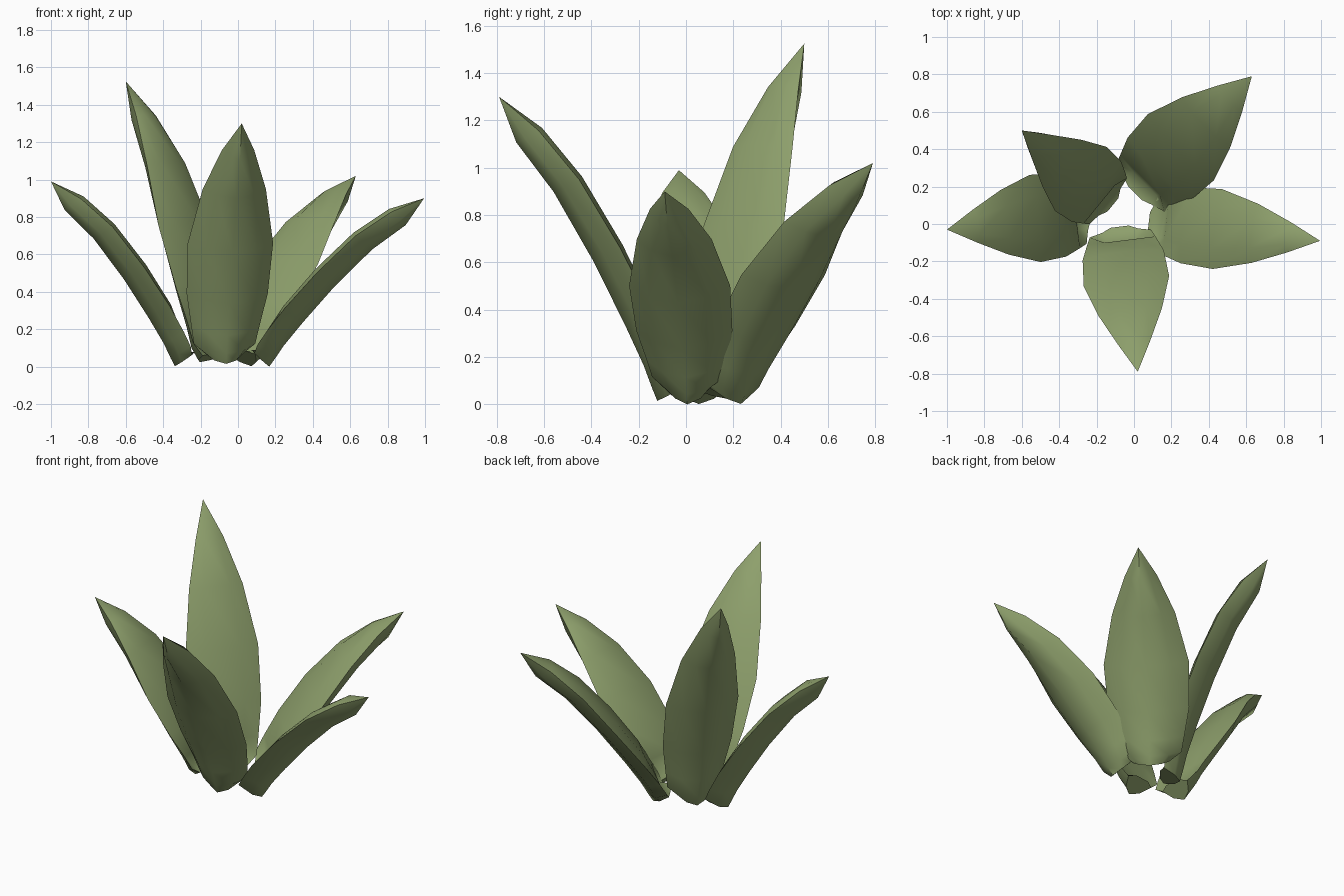
import bpy
import bmesh
from mathutils import Vector

cube = bpy.data.objects.get("Cube")
if cube:
    bpy.data.objects.remove(cube, do_unlink=True)

# One leaf green for the whole plant
green = bpy.data.materials.new("leaf_green")
green.use_nodes = True
color = (0.27, 0.35, 0.15, 1)
green.diffuse_color = color
bsdf = green.node_tree.nodes["Principled BSDF"]
bsdf.inputs["Base Color"].default_value = color
bsdf.inputs["Roughness"].default_value = 0.8

# Stations: distance along leaf, relative width, then offsets of the
# keel, the side edges and the inner face (which dips behind the base lip)
STATIONS = [
    (0.00, 0.42, -0.060, 0.040, 0.065),
    (0.04, 0.72, -0.052, 0.055, 0.012),
    (0.11, 0.80, -0.035, 0.070, 0.070),
    (0.24, 0.95, -0.018, 0.088, 0.110),
    (0.45, 1.00, 0.000, 0.102, 0.130),
    (0.68, 0.74, 0.000, 0.102, 0.128),
    (0.86, 0.38, -0.033, 0.065, 0.088),
]


def make_leaf(name, base, tip, width):
    """Thick pointed blade with a rounded keel and a flatter inner face."""
    base, tip = Vector(base), Vector(tip)
    axis = tip - base
    side = axis.cross(Vector((0, 0, 1))).normalized()
    inward = side.cross(axis).normalized()
    bm = bmesh.new()
    rings = []
    for t, w, keel, edge, inner in STATIONS:
        half = width * w / 2
        shoulder = keel + (edge - keel) * 0.35
        section = [(-1, edge), (-0.6, shoulder), (0, keel), (0.6, shoulder),
                   (1, edge), (0.5, inner), (-0.5, inner)]
        rings.append([bm.verts.new(base + axis * t + side * s * half + inward * n)
                      for s, n in section])
    point = bm.verts.new(tip)
    count = len(rings[0])
    for i in range(count):
        j = (i + 1) % count
        for low, high in zip(rings, rings[1:]):
            bm.faces.new((low[i], low[j], high[j], high[i]))
        bm.faces.new((rings[-1][i], rings[-1][j], point))
    bm.faces.new(rings[0][::-1])
    bmesh.ops.recalc_face_normals(bm, faces=bm.faces)
    mesh = bpy.data.meshes.new(name)
    bm.to_mesh(mesh)
    bm.free()
    mesh.materials.append(green)
    leaf = bpy.data.objects.new(name, mesh)
    bpy.context.collection.objects.link(leaf)
    bpy.ops.object.select_all(action="DESELECT")
    leaf.select_set(True)
    bpy.context.view_layer.objects.active = leaf
    bpy.ops.object.shade_smooth_by_angle(angle=0.9)


# Five leaves spreading from the centre
make_leaf("left_leaf", (0.125, 0.01, 0.043), (0.995, -0.09, 0.90), 0.43)
make_leaf("back_left_leaf", (0.04, 0.20, 0.041), (0.63, 0.79, 1.02), 0.50)
make_leaf("back_right_leaf", (-0.16, 0.14, 0.045), (-0.60, 0.50, 1.525), 0.44)
make_leaf("right_leaf", (-0.29, 0.06, 0.038), (-1.0, -0.03, 0.99), 0.47)
make_leaf("front_leaf", (-0.07, -0.07, 0.045), (0.02, -0.79, 1.30), 0.46)
